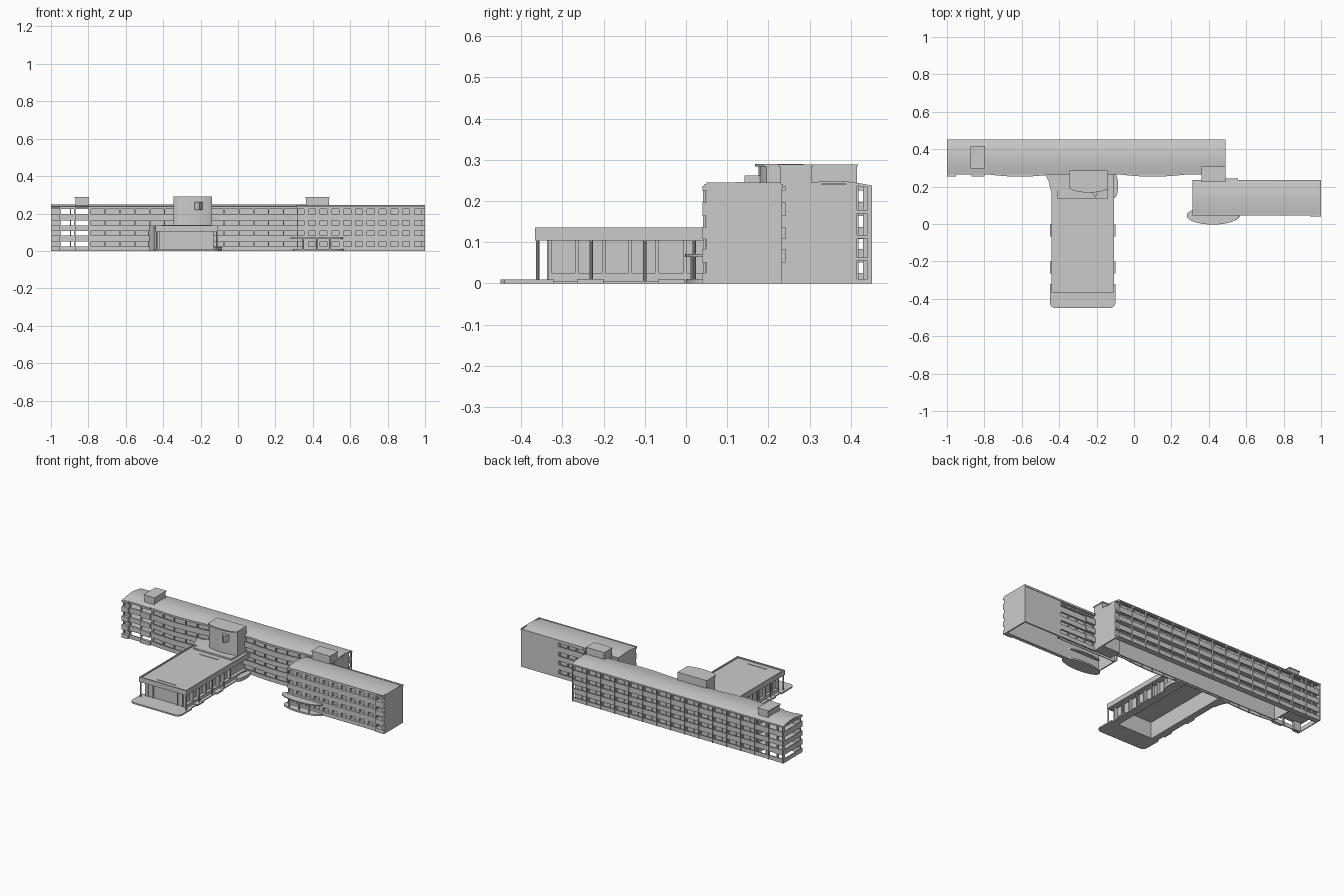
import bpy, bmesh, math

# storey bands: solid parapets, gaps between are openings
BANDS = [(0.0, 0.025), (0.05, 0.083), (0.107, 0.137), (0.163, 0.198), (0.225, 0.236)]
GAPS = [(BANDS[i][1], BANDS[i + 1][0]) for i in range(4)]


def finish(name, bm):
    bmesh.ops.recalc_face_normals(bm, faces=bm.faces)
    me = bpy.data.meshes.new(name)
    bm.to_mesh(me)
    bm.free()
    ob = bpy.data.objects.new(name, me)
    bpy.context.collection.objects.link(ob)
    return ob


def prisms(name, items, axis='z'):
    """items: (outline points, low, high), extruded along axis z or x"""
    bm = bmesh.new()
    for pts, lo, hi in items:
        put = (lambda p, t: (p[0], p[1], t)) if axis == 'z' else (lambda p, t: (t, p[0], p[1]))
        a = [bm.verts.new(put(p, lo)) for p in pts]
        b = [bm.verts.new(put(p, hi)) for p in pts]
        bm.faces.new(a)
        bm.faces.new(b)
        n = len(pts)
        for i in range(n):
            bm.faces.new((a[i], a[(i + 1) % n], b[(i + 1) % n], b[i]))
    return finish(name, bm)


def boxes(name, items):
    """items: (x0, x1, y0, y1, z0, z1)"""
    return prisms(name, [([(x0, y0), (x1, y0), (x1, y1), (x0, y1)], z0, z1)
                         for x0, x1, y0, y1, z0, z1 in items])


def vault(name, x0, x1, y0, y1, edge, rise, thick=0.007):
    """shallow barrel roof sheet"""
    n = 12
    ys = [y0 + (y1 - y0) * i / n for i in range(n + 1)]
    top = [(y, edge + rise * math.sin(math.pi * i / n)) for i, y in enumerate(ys)]
    return prisms(name, [(top + [(y, z - thick) for y, z in reversed(top)], x0, x1)], 'x')


def ellipse(cx, cy, rx, ry, n=40):
    return [(cx + rx * math.cos(2 * math.pi * i / n), cy + ry * math.sin(2 * math.pi * i / n))
            for i in range(n)]


def wave(x):
    """front line of the long block, bowed out on two stretches"""
    for a, b in ((-0.80, -0.42), (-0.10, 0.30)):
        if a < x < b:
            return 0.267 - 0.014 * math.sin(math.pi * (x - a) / (b - a))
    return 0.267


# ---- long block: inner walls
boxes("long_block_inner_walls", [
    (-0.80, 0.49, 0.285, 0.29, 0, 0.236),
    (-0.80, 0.49, 0.41, 0.415, 0, 0.236),
    (-0.80, -0.795, 0.29, 0.41, 0, 0.236),
    (0.482, 0.49, 0.267, 0.415, 0, 0.24)])

# long block: bowed front parapets
N = 74
xs = [-0.80 + 1.29 * i / N for i in range(N + 1)]
front = [(x, wave(x)) for x in xs]
prisms("front_parapets", [(front + [(x, wave(x) + 0.006) for x in reversed(xs)], a, b)
                          for a, b in BANDS])
prisms("front_floor_edges", [(front + [(0.49, 0.287), (-0.80, 0.287)], b - 0.025, b - 0.018)
                             for a, b in BANDS[1:4]])
prisms("front_eave", [(front + [(0.49, 0.287), (-0.80, 0.287)], 0.229, 0.237)])
boxes("front_columns", [(x - 0.003, x + 0.003, wave(x) + 0.002, wave(x) + 0.012, 0, 0.235)
                        for x in [-0.79 + 0.0795 * i for i in range(17)]])

# long block: rear galleries
boxes("rear_parapets", [(-1, 0.49, 0.44, 0.447, a, b) for a, b in BANDS])
boxes("rear_gallery_floors", [(-1, 0.49, 0.413, 0.443, b - 0.028, b - 0.02) for a, b in BANDS[1:4]]
      + [(-1, 0.49, 0.413, 0.443, 0.0, 0.01)])
boxes("rear_columns", [(x - 0.003, x + 0.003, 0.44, 0.452, 0, 0.236)
                       for x in [-0.995 + 0.0987 * i for i in range(16)]])
boxes("rear_window_posts", [(x - 0.003, x + 0.003, 0.414, 0.419, 0, 0.236)
                            for x in [-0.79 + 0.0493 * i for i in range(26)]])

# long block: open terraces at the left end
boxes("end_terraces", [(-1, -0.80, 0.267, 0.44, b - 0.028, b - 0.02) for a, b in BANDS[1:4]]
      + [(-1, -0.994, 0.267, 0.44, a, b) for a, b in BANDS]
      + [(-1, -0.80, 0.267, 0.273, a, b) for a, b in BANDS])
boxes("end_terrace_posts", [(x, x + 0.008, y, y + 0.012, 0, 0.236)
                            for x in (-0.998, -0.955, -0.876, -0.80) for y in (0.268, 0.43)])
boxes("end_fins", [(x0, x1, 0.255, 0.268, a, b) for x0, x1 in ((-1, -0.953), (-0.87, -0.80))
                   for a, b in BANDS])
boxes("end_screen", [(-0.998, -0.955, 0.275, 0.28, 0, 0.236)])

# long block: roof and roof huts
vault("long_block_roof", -1, 0.49, 0.265, 0.452, 0.237, 0.012)
boxes("roof_hut", [(-0.87, -0.80, 0.30, 0.415, 0.235, 0.283),
                   (-0.875, -0.797, 0.297, 0.418, 0.283, 0.289)])
boxes("link_stair_tower", [(0.363, 0.487, 0.228, 0.305, 0, 0.283),
                           (0.36, 0.49, 0.225, 0.308, 0.283, 0.289)])

# ---- right wing: shell
boxes("wing_walls", [
    (0.315, 1.0, 0.065, 0.07, 0, 0.236),
    (0.315, 0.322, 0.052, 0.23, 0, 0.24),
    (0.992, 1.0, 0.05, 0.23, 0, 0.245),
    (0.74, 1.0, 0.225, 0.233, 0, 0.24),
    (0.315, 0.74, 0.205, 0.21, 0, 0.236),
    (0.735, 0.74, 0.21, 0.233, 0, 0.236)])
boxes("wing_rear_parapets", [(0.487, 0.74, 0.225, 0.233, a, b) for a, b in BANDS]
      + [(0.487, 0.74, 0.207, 0.227, b - 0.02, b - 0.012) for a, b in BANDS[1:]])
boxes("wing_rear_posts", [(x, x + 0.006, 0.222, 0.23, 0, 0.236) for x in (0.49, 0.55, 0.61, 0.67)])
boxes("wing_rear_balcony", [(0.487, 0.555, 0.233, 0.242, a, b) for a, b in BANDS[1:]])

# right wing: window wall with square openings
centres = [0.333] + [0.395 + 0.063 * i for i in range(10)]
edges = [0.315] + [v for c in centres for v in (c - 0.019, c + 0.019)] + [1.0]
piers = list(zip(edges[0::2], edges[1::2]))
boxes("wing_front_bands", [(0.315, 1.0, 0.048, 0.067, a, b) for a, b in BANDS])
boxes("wing_front_piers", [(p, q, 0.05, 0.066, a, b) for p, q in piers if q - p > 0.001
                           for a, b in GAPS])
boxes("wing_corner_balconies", [(0.94, 1.0, 0.04, 0.048, a, b) for a, b in BANDS]
      + [(0.94, 0.944, 0.041, 0.048, 0, 0.236)])
vault("wing_roof", 0.313, 1.0, 0.046, 0.235, 0.237, 0.009)
boxes("wing_roof_rims", [(0.313, 1.0, 0.045, 0.05, 0.23, 0.241),
                         (0.313, 1.0, 0.231, 0.236, 0.23, 0.241)])

# right wing: oval entrance canopy with base
prisms("entrance_canopy", [(ellipse(0.422, 0.045, 0.14, 0.048), 0.064, 0.071)])
prisms("entrance_base", [(ellipse(0.43, 0.045, 0.135, 0.045), 0, 0.01)])
prisms("canopy_posts", [(ellipse(x, 0.015, 0.004, 0.004, 10), 0.01, 0.064)
                        for x in (0.35, 0.42, 0.49)])

# ---- hall: walls, window frames, roof
boxes("hall_walls", [
    (-0.405, -0.15, -0.33, -0.324, 0, 0.106),
    (-0.405, -0.399, -0.33, 0.285, 0, 0.106),
    (-0.156, -0.15, -0.33, 0.285, 0, 0.106)])
stops = [-0.33, -0.265, -0.20, -0.135, -0.07, -0.003, 0.045, 0.11]
side_frames = []
for x0, x1 in ((-0.42, -0.404), (-0.151, -0.13)):
    side_frames += [(x0, x1, y - 0.004, y + 0.004, 0, 0.106) for y in stops]
    side_frames += [(x0, x1, -0.33, 0.27, 0, 0.025)]
boxes("hall_window_frames", side_frames
      + [(x - 0.002, x + 0.002, -0.337, -0.329, 0, 0.106) for x in (-0.40, -0.363, -0.192, -0.155)]
      + [(-0.405, -0.15, -0.336, -0.329, 0.096, 0.106)])
boxes("hall_roof", [(-0.438, -0.11, -0.363, 0.27, 0.106, 0.128)])
boxes("hall_roof_rim", [
    (-0.44, -0.107, -0.366, -0.358, 0.104, 0.135), (-0.44, -0.432, -0.358, 0.27, 0.104, 0.135),
    (-0.115, -0.107, -0.358, 0.27, 0.104, 0.135)])
boxes("hall_roof_ridges", [(-0.34, -0.21, y - 0.003, y + 0.003, 0.127, 0.131) for y in (0.10, -0.325)])
prisms("hall_porch_columns", [(ellipse(x, -0.36, 0.004, 0.004, 10), 0.008, 0.106)
                              for x in (-0.434, -0.113)]
       + [(ellipse(x, y, 0.004, 0.004, 10), 0, 0.106) for x in (-0.434, -0.113)
          for y in (-0.23, -0.1, 0.02)])

# hall: terrace and side steps
prisms("hall_terrace", [([(-0.45, -0.32), (-0.45, -0.425), (-0.443, -0.44), (-0.425, -0.45),
                          (-0.125, -0.45), (-0.107, -0.44), (-0.10, -0.425), (-0.10, -0.32)], 0, 0.009)])
boxes("hall_side_steps", [(x0, x1, y, y + 0.065, 0, 0.01) for x0, x1 in ((-0.45, -0.405), (-0.15, -0.10))
                          for y in (-0.265, -0.068)])
boxes("hall_floor_strips", [(-0.44, -0.405, -0.33, 0.27, 0, 0.006), (-0.15, -0.11, -0.33, 0.27, 0, 0.006)])
prisms("flared_stair", [([(-0.478, 0.27), (-0.455, 0.225), (-0.445, 0.18), (-0.405, 0.18),
                          (-0.405, 0.27)], 0, 0.135)])
prisms("side_landing", [(ellipse(-0.105, 0.205, 0.02, 0.066, 20), 0, 0.02)])

# ---- central tower over the hall
boxes("tower_base", [(-0.41, -0.14, 0.136, 0.285, 0.106, 0.138)])
tower = [(-0.14, 0.285), (-0.345, 0.285), (-0.345, 0.20), (-0.325, 0.187), (-0.295, 0.18),
         (-0.26, 0.176), (-0.22, 0.176), (-0.185, 0.18), (-0.158, 0.187), (-0.14, 0.195)]
prisms("tower", [(tower, 0.13, 0.283)])
prisms("tower_roof", [([(x, y - 0.008 if y < 0.27 else y) for x, y in tower], 0.283, 0.29)])
prisms("tower_bay_window", [([(-0.237, 0.18), (-0.205, 0.142), (-0.19, 0.18)], 0.218, 0.262)])
